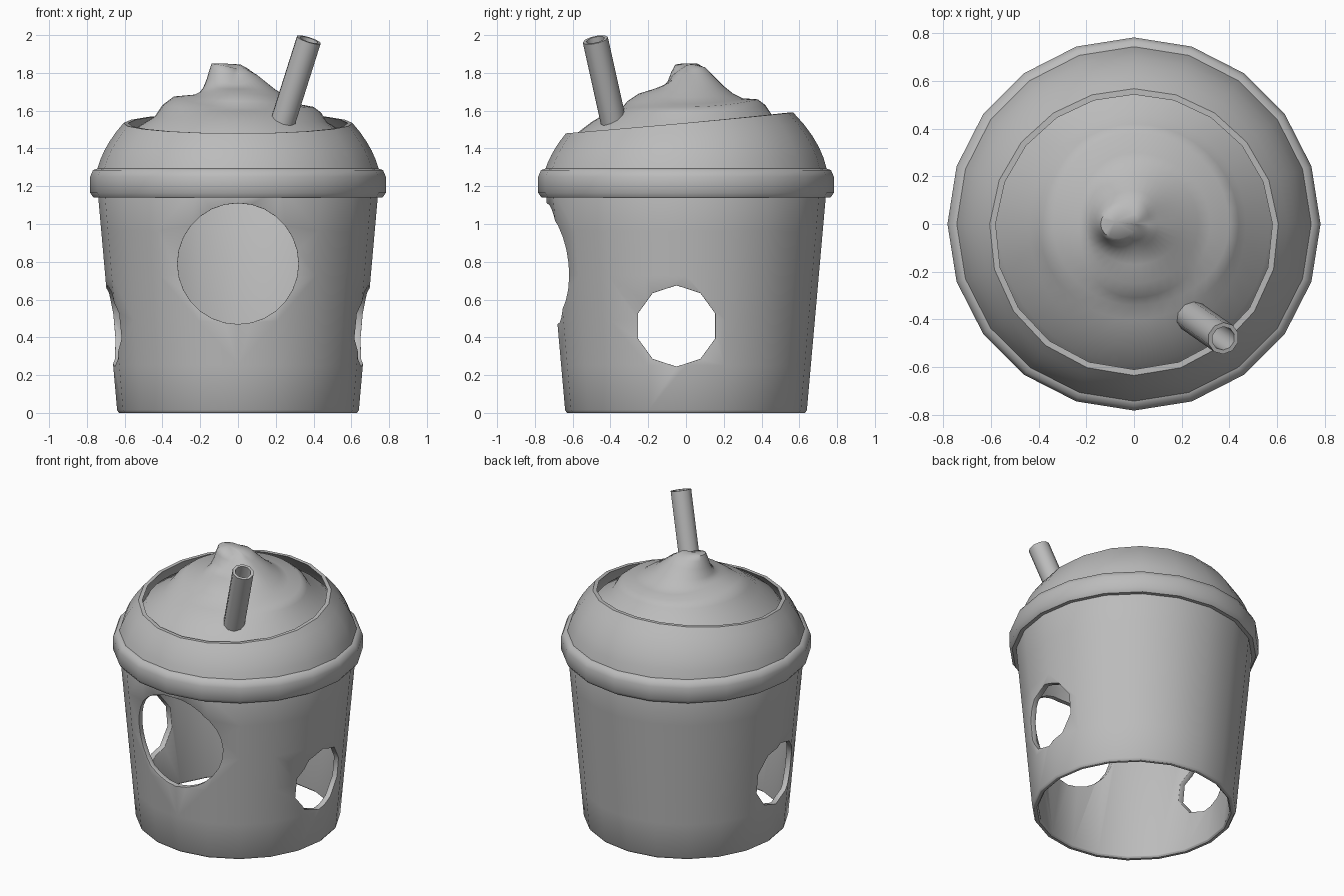
import bpy, bmesh, math
from mathutils import Vector

if "Cube" in bpy.data.objects:
    bpy.data.objects.remove(bpy.data.objects["Cube"])

SIDES = 20
grey = bpy.data.materials.new("soft_grey")
grey.diffuse_color = (0.5, 0.5, 0.5, 1)
grey.use_nodes = True
grey.node_tree.nodes["Principled BSDF"].inputs["Base Color"].default_value = grey.diffuse_color


def activate(ob):
    bpy.ops.object.select_all(action='DESELECT')
    ob.select_set(True)
    bpy.context.view_layer.objects.active = ob


def smooth(ob, angle=40):
    activate(ob)
    bpy.ops.object.shade_smooth_by_angle(angle=math.radians(angle))


def loft(name, rings, closed=False, tip=None):
    """Skin a list of equal rings; closed joins the last ring to the first."""
    bm = bmesh.new()
    vs = [[bm.verts.new(p) for p in ring] for ring in rings]
    n = len(vs[0])
    pairs = list(zip(vs, vs[1:])) + ([(vs[-1], vs[0])] if closed else [])
    for a, b in pairs:
        for i in range(n):
            j = (i + 1) % n
            bm.faces.new((a[i], a[j], b[j], b[i]))
    if tip:
        t = bm.verts.new(tip)
        for i in range(n):
            bm.faces.new((vs[-1][i], vs[-1][(i + 1) % n], t))
    bmesh.ops.recalc_face_normals(bm, faces=bm.faces[:])
    me = bpy.data.meshes.new(name)
    bm.to_mesh(me)
    bm.free()
    me.materials.append(grey)
    ob = bpy.data.objects.new(name, me)
    bpy.context.collection.objects.link(ob)
    return ob


def angles(n):
    return [math.tau * i / n for i in range(n)]


def circle(r, z, n=SIDES):
    return [(r * math.cos(a), r * math.sin(a), z) for a in angles(n)]


def cut_hole(ob, r, sides, loc, rot):
    """Drill a polygonal hole through the wall."""
    bpy.ops.mesh.primitive_cylinder_add(vertices=sides, radius=r, depth=0.8,
                                        location=loc, rotation=rot)
    cutter = bpy.context.object
    cutter.hide_render = True
    mod = ob.modifiers.new("hole", 'BOOLEAN')
    mod.object, mod.solver = cutter, 'EXACT'
    activate(ob)
    bpy.ops.object.modifier_apply(modifier=mod.name)
    bpy.data.objects.remove(cutter)


# Cup wall: open-bottomed tapered shell with a face hole and two arm holes
wall = [(0.6, 0.01), (0.61, 0), (0.63, 0), (0.64, 0.015)]
wall += [(0.64 + 0.105 * t / 5, 0.015 + 1.185 * t / 5) for t in range(1, 6)]
wall += [(0.715, 1.2)]
cup = loft("cup_wall", [circle(r, z) for r, z in wall], closed=True)
cut_hole(cup, 0.32, 28, (0, -0.7, 0.79), (math.pi / 2, 0, 0))
for side in (-1, 1):
    cut_hole(cup, 0.215, 10, (side * 0.7, -0.05, 0.46),
             (math.pi / 2, 0, math.pi / 2))
bevel = cup.modifiers.new("soft_edges", 'BEVEL')
bevel.width, bevel.segments = 0.012, 2
bevel.limit_method, bevel.angle_limit = 'ANGLE', math.radians(50)
activate(cup)
bpy.ops.object.modifier_apply(modifier=bevel.name)
smooth(cup)

# Rim band around the top of the cup
band = [(0.715, 1.14), (0.765, 1.14), (0.783, 1.165), (0.783, 1.25),
        (0.768, 1.285), (0.74, 1.295), (0.715, 1.295)]
smooth(loft("rim_band", [circle(r, z) for r, z in band], closed=True), 50)


# Domed lid with a tilted round opening
def lid_ring(t, inset):
    ring = []
    for a in angles(SIDES):
        h = t * (0.245 + 0.055 * math.sin(a))
        r = 0.745 - 0.25 * h - 1.3 * h * h + 0.015 * t * math.sin(a) - inset
        ring.append((r * math.cos(a), r * math.sin(a), 1.29 + h))
    return ring


steps = [i / 5 for i in range(6)]
lid = loft("lid_dome", [lid_ring(t, 0) for t in steps]
           + [lid_ring(t, 0.025) for t in reversed(steps)], closed=True)
smooth(lid)

# Whipped cream: radius and height to the right, back, left and front
swirl = [
    ((.61, 1.42), (.62, 1.47), (.61, 1.42), (.63, 1.42)),
    ((.57, 1.48), (.56, 1.52), (.57, 1.49), (.585, 1.475)),
    ((.47, 1.54), (.46, 1.57), (.44, 1.57), (.50, 1.54)),
    ((.44, 1.59), (.42, 1.63), (.40, 1.63), (.40, 1.60)),
    ((.40, 1.62), (.38, 1.66), (.34, 1.675), (.34, 1.615)),
    ((.32, 1.635), (.30, 1.665), (.23, 1.685), (.31, 1.65)),
    ((.27, 1.67), (.25, 1.69), (.20, 1.70), (.25, 1.69)),
    ((.20, 1.71), (.20, 1.73), (.185, 1.72), (.17, 1.715)),
    ((.10, 1.79), (.14, 1.79), (.165, 1.77), (.10, 1.74)),
    ((.06, 1.81), (.10, 1.83), (.15, 1.82), (.07, 1.79)),
    ((.00, 1.84), (.04, 1.845), (.14, 1.85), (.03, 1.82)),
]


def swirl_ring(row, n=40):
    ring = []
    for a in angles(n):
        q = a / (math.pi / 2)
        i = int(q + 1e-6) % 4
        w = math.sin((q - int(q + 1e-6)) * math.pi / 2) ** 2
        (r0, z0), (r1, z1) = row[i], row[(i + 1) % 4]
        r, z = r0 + (r1 - r0) * w, z0 + (z1 - z0) * w
        ring.append((r * math.cos(a), r * math.sin(a), z))
    return ring


cream = loft("whipped_cream", [swirl_ring(row) for row in swirl],
             tip=(-0.08, 0.01, 1.85))
smooth(cream, 60)

# Hollow drinking straw leaning to the front right
low, high = Vector((0.215, -0.368, 1.47)), Vector((0.375, -0.48, 1.975))
turn = (high - low).to_track_quat('Z', 'Y')


def straw_ring(r, centre):
    return [centre + turn @ Vector(p) for p in circle(r, 0, 10)]


straw = loft("straw", [straw_ring(0.068, low), straw_ring(0.068, high),
                       straw_ring(0.05, high), straw_ring(0.05, low)],
             closed=True)
smooth(straw)
